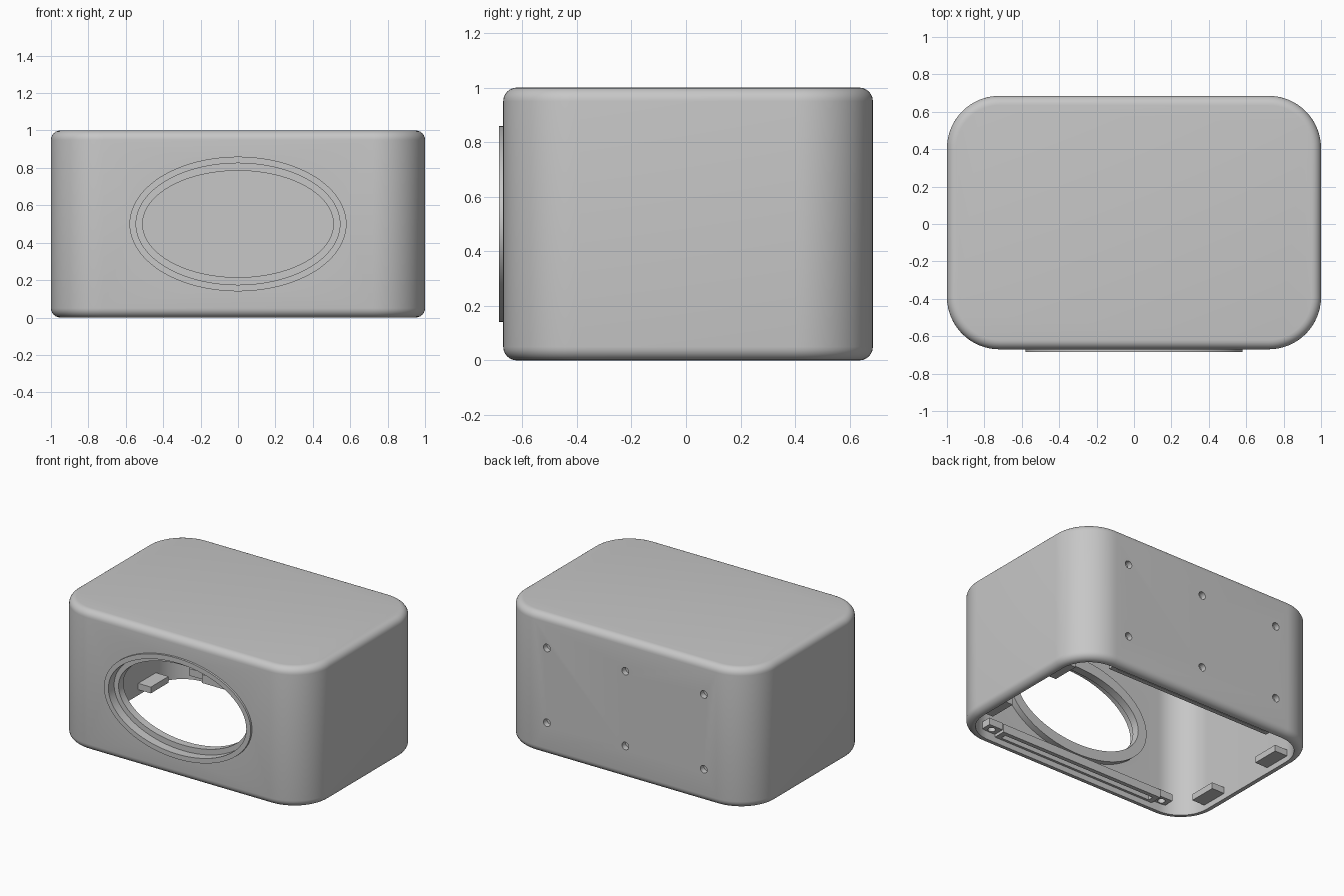
import bpy, bmesh, math
from mathutils import Matrix

if "Cube" in bpy.data.objects:
    bpy.data.objects.remove(bpy.data.objects["Cube"])

GREY = (0.57, 0.57, 0.57, 1)
grey = bpy.data.materials.new("plain_grey")
grey.use_nodes = True
grey.diffuse_color = GREY
grey.node_tree.nodes["Principled BSDF"].inputs["Base Color"].default_value = GREY

WALL, FILLET, RADIUS = 0.06, 0.05, 0.28
HALF_X, HALF_Y, MID_Y = 1.0, 0.6775, 0.0075


def make(name, bm):
    bmesh.ops.recalc_face_normals(bm, faces=bm.faces)
    mesh = bpy.data.meshes.new(name)
    bm.to_mesh(mesh)
    bm.free()
    mesh.materials.append(grey)
    ob = bpy.data.objects.new(name, mesh)
    bpy.context.collection.objects.link(ob)
    return ob


def loft(name, rings, closed=False):
    """Skin equal-length point rings; cap the ends or join them."""
    bm = bmesh.new()
    loops = [[bm.verts.new(p) for p in ring] for ring in rings]
    pairs = list(zip(loops, loops[1:]))
    if closed:
        pairs.append((loops[-1], loops[0]))
    else:
        bm.faces.new(loops[0])
        bm.faces.new(loops[-1])
    for a, b in pairs:
        for i in range(len(a)):
            j = (i + 1) % len(a)
            bm.faces.new((a[i], a[j], b[j], b[i]))
    return make(name, bm)


def block(name, x0, x1, y0, y1, z0, z1):
    bm = bmesh.new()
    size = Matrix.Diagonal((x1 - x0, y1 - y0, z1 - z0, 1))
    mid = Matrix.Translation(((x0 + x1) / 2, (y0 + y1) / 2, (z0 + z1) / 2))
    bmesh.ops.create_cube(bm, size=1, matrix=mid @ size)
    return make(name, bm)


def rounded_ring(inset, z, steps=16):
    r = RADIUS - inset
    ring = []
    for k, (sx, sy) in enumerate(((1, 1), (-1, 1), (-1, -1), (1, -1))):
        for i in range(steps + 1):
            a = math.pi / 2 * (k + i / steps)
            ring.append((sx * (HALF_X - RADIUS) + r * math.cos(a),
                         MID_Y + sy * (HALF_Y - RADIUS) + r * math.sin(a), z))
    return ring


def ellipse(a, b, y, n=96):
    return [(a * math.cos(2 * math.pi * i / n), y,
             0.5 + b * math.sin(2 * math.pi * i / n)) for i in range(n)]


def cylinder(name, centre, radius, depth, axis):
    bm = bmesh.new()
    turn = Matrix.Rotation(math.pi / 2, 4, "X") if axis == "Y" else Matrix()
    bmesh.ops.create_cone(bm, cap_ends=True, segments=24, radius1=radius, radius2=radius,
                          depth=depth, matrix=Matrix.Translation(centre) @ turn)
    return make(name, bm)


def cut(ob, cutter):
    mod = ob.modifiers.new("cut", "BOOLEAN")
    mod.operation, mod.solver, mod.object = "DIFFERENCE", "EXACT", cutter
    bpy.context.view_layer.objects.active = ob
    bpy.ops.object.modifier_apply(modifier=mod.name)
    bpy.data.objects.remove(cutter)


# Hollow housing, open underneath, with rounded top and bottom edges
arc = [(FILLET * (1 - math.cos(t)), FILLET * (1 - math.sin(t)))
       for t in (math.pi / 2 * i / 6 for i in range(7))]
section = [(WALL, 1 - WALL), (WALL, 0)]
section += [(d, z) for d, z in reversed(arc)]
section += [(d, 1 - z) for d, z in arc]
housing = loft("housing", [rounded_ring(d, z) for d, z in section])

# Front opening and blind screw holes in the back
cut(housing, loft("opening_cutter", [ellipse(0.565, 0.345, y) for y in (-0.9, -0.4)]))
for x in (-0.62, 0, 0.62):
    for z in (0.233, 0.767):
        cut(housing, cylinder("screw_cutter", (x, MID_Y + HALF_Y, z), 0.027, 0.08, "Y"))

# Stepped oval bezel lining the opening
bezel_section = [(0.58, 0.36, -0.685), (0.545, 0.325, -0.685), (0.545, 0.325, -0.62),
                 (0.51, 0.285, -0.62), (0.51, 0.285, -0.565), (0.58, 0.36, -0.565)]
bezel = loft("oval_bezel", [ellipse(*p) for p in bezel_section], closed=True)

# Slotted rails with drilled end lugs, inside the front and back walls
for side, s in (("front", -1), ("back", 1)):
    def span(a, b):
        return sorted((MID_Y + s * a, MID_Y + s * b))
    rail = block(side + "_rail", -0.66, 0.66, *span(0.53, 0.63), 0.04, 0.1)
    cut(rail, block("slot_cutter", -0.62, 0.62, *span(0.56, 0.6), 0.0, 0.08))
    for end, e in (("right", -1), ("left", 1)):
        lug = block(f"{side}_{end}_lug", *sorted((e * 0.655, e * 0.77)),
                    *span(0.54, 0.63), 0.06, 0.11)
        cut(lug, cylinder("lug_cutter", (e * 0.715, MID_Y + s * 0.585, 0.08), 0.025, 0.2, "Z"))

# Retaining tabs on the side walls
for end, e in (("right", -1), ("left", 1)):
    for side, y in (("front", -0.316), ("back", 0.316)):
        block(f"{end}_{side}_tab", *sorted((e * 0.84, e * 0.95)), y - 0.1, y + 0.1, 0.04, 0.085)

# Smooth curved walls while keeping the creases crisp
for ob in (housing, bezel):
    bpy.ops.object.select_all(action="DESELECT")
    ob.select_set(True)
    bpy.context.view_layer.objects.active = ob
    bpy.ops.object.shade_smooth_by_angle(angle=math.radians(30))
